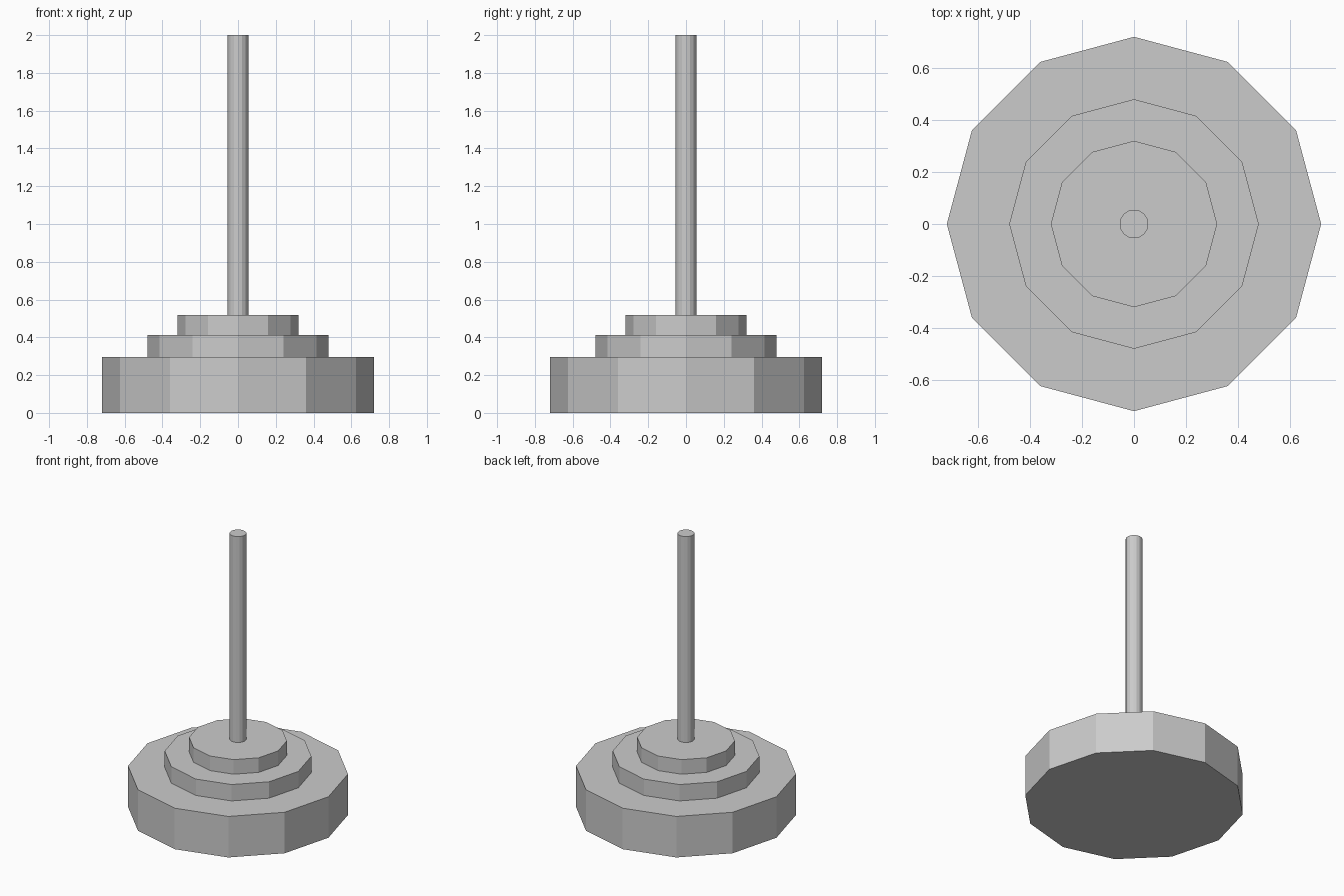
import bpy

if "Cube" in bpy.data.objects:
    bpy.data.objects.remove(bpy.data.objects["Cube"])


def disc(name, radius, z0, z1, sides):
    """Upright flat-faced prism between two heights."""
    bpy.ops.mesh.primitive_cylinder_add(
        vertices=sides, radius=radius, depth=z1 - z0,
        location=(0, 0, (z0 + z1) / 2))
    bpy.context.object.name = name


# Stepped twelve-sided base
disc("base_lower", 0.72, 0.0, 0.295, 12)
disc("base_middle", 0.48, 0.295, 0.413, 12)
disc("base_upper", 0.32, 0.413, 0.518, 12)

# Upright pole
disc("pole", 0.055, 0.518, 2.0, 16)
